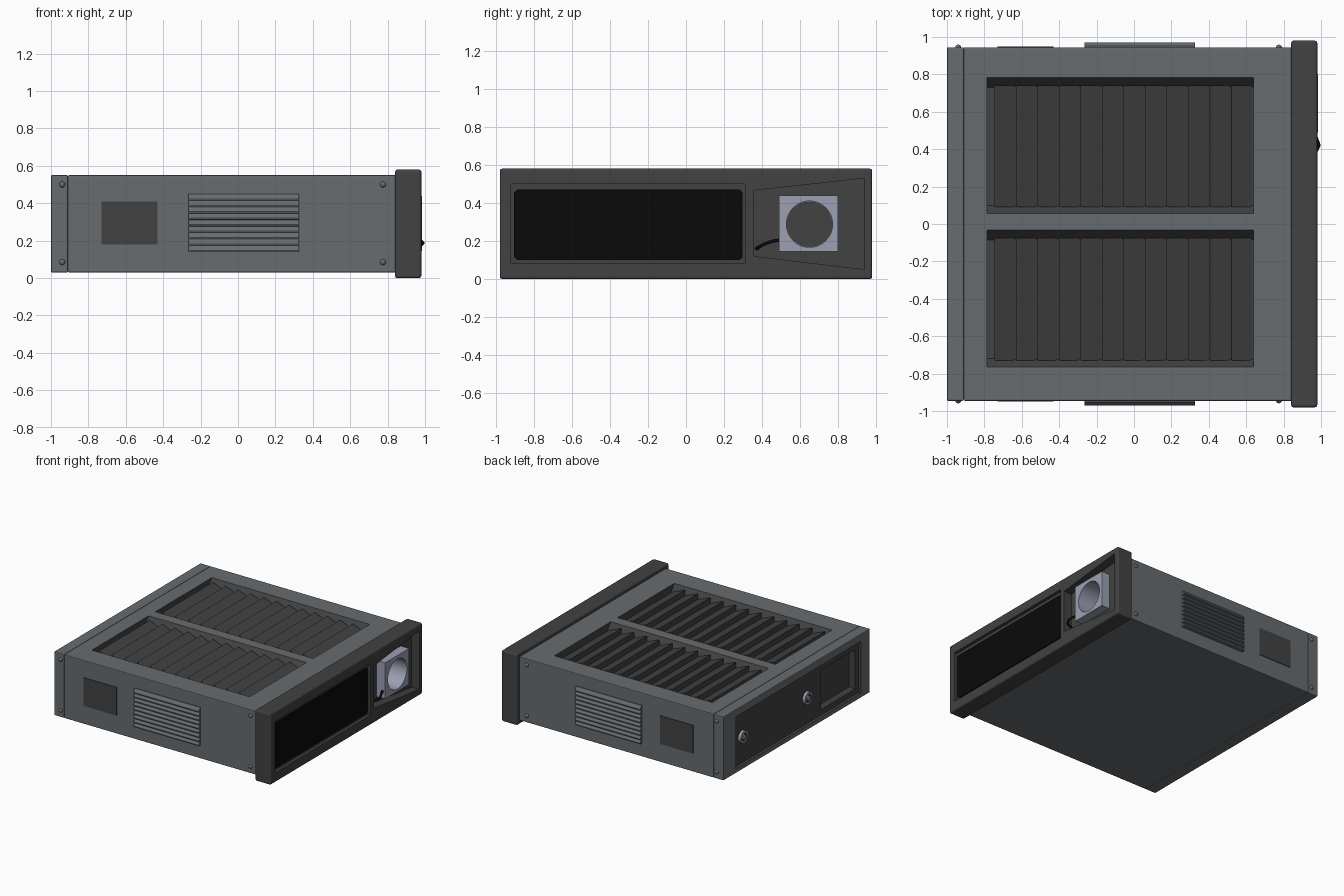
import bpy, bmesh, math
from mathutils import Matrix, Vector

if "Cube" in bpy.data.objects:
    bpy.data.objects.remove(bpy.data.objects["Cube"])


def material(name, r, g, b):
    m = bpy.data.materials.new(name)
    m.diffuse_color = (r, g, b, 1)
    m.use_nodes = True
    m.node_tree.nodes["Principled BSDF"].inputs["Base Color"].default_value = m.diffuse_color
    return m


GREY = material("case grey", 0.135, 0.15, 0.16)
DARK = material("dark grey", 0.054, 0.054, 0.054)
BLACK = material("window black", 0.003, 0.003, 0.003)
LAMP = material("pale blue grey", 0.33, 0.35, 0.45)


def finish(bm, name, mat):
    bmesh.ops.recalc_face_normals(bm, faces=bm.faces)
    me = bpy.data.meshes.new(name)
    bm.to_mesh(me)
    bm.free()
    me.materials.append(mat)
    ob = bpy.data.objects.new(name, me)
    bpy.context.collection.objects.link(ob)
    return ob


def prism(name, pts, axis, a, b, mat):
    """Extrude a 2D outline along axis (the other two axes in xyz order)."""
    bm = bmesh.new()
    i = "xyz".index(axis)
    rings = []
    for d in (a, b):
        ring = []
        for p in pts:
            co = list(p)
            co.insert(i, d)
            ring.append(bm.verts.new(co))
        rings.append(ring)
        bm.faces.new(ring)
    n = len(pts)
    for k in range(n):
        j = (k + 1) % n
        bm.faces.new((rings[0][k], rings[0][j], rings[1][j], rings[1][k]))
    return finish(bm, name, mat)


def box(name, x, y, z, mat):
    pts = [(y[0], z[0]), (y[1], z[0]), (y[1], z[1]), (y[0], z[1])]
    return prism(name, pts, "x", x[0], x[1], mat)


def circle(u, v, r, n=40):
    return [(u + r * math.cos(2 * math.pi * k / n), v + r * math.sin(2 * math.pi * k / n)) for k in range(n)]


def apply(ob, mod):
    bpy.context.view_layer.objects.active = ob
    bpy.ops.object.modifier_apply(modifier=mod.name)


def bevel(ob, width, segments=2):
    m = ob.modifiers.new("bevel", "BEVEL")
    m.width, m.segments = width, segments
    apply(ob, m)


def cut(ob, cutter):
    m = ob.modifiers.new("cut", "BOOLEAN")
    m.operation, m.solver, m.object = "DIFFERENCE", "EXACT", cutter
    m.material_mode = "TRANSFER"
    apply(ob, m)
    bpy.data.objects.remove(cutter)


# Main case and rear cap, meeting in a fine seam
case = box("case", (-0.91, 0.86), (-0.945, 0.945), (0.03, 0.55), GREY)
bevel(case, 0.006)
cap = box("rear_cap", (-1, -0.91), (-0.945, 0.945), (0.03, 0.55), GREY)
bevel(cap, 0.006)

# Top vents: sloped wells filled with saw-tooth louvres
PITCH = 0.115
for side, y0, y1 in (("left", 0.055, 0.785), ("right", -0.765, -0.03)):
    well = [(y0, 0.551), (y0 + 0.045, 0.49), (y1 - 0.055, 0.49), (y1, 0.551)]
    cut(case, prism("well", well, "x", -0.785, 0.64, DARK))
    saw = [(-0.745, 0.488)]
    for k in range(12):
        x = -0.745 + k * PITCH
        saw += [(x, 0.54), (x + PITCH - 0.002, 0.495)]
    saw.append((0.635, 0.488))
    prism(side + "_vent_louvres", saw, "y", y0 + 0.035, y1 - 0.045, DARK)

# Rear recessed panel, with a deeper square pocket
cut(cap, box("recess", (-1.1, -0.975), (-0.83, 0.78), (0.065, 0.49), DARK))
cut(cap, box("pocket", (-1.1, -0.918), (-0.79, -0.35), (0.11, 0.43), DARK))

# Two round locks on the rear panel
for name, y in (("left_lock", 0.67), ("right_lock", -0.16)):
    ring = prism(name + "_ring", circle(y, 0.28, 0.05), "x", -0.998, -0.97, LAMP)
    cut(ring, prism("hole", circle(y, 0.28, 0.033), "x", -1.1, -0.985, DARK))
    prism(name + "_barrel", circle(y, 0.28, 0.02), "x", -0.997, -0.98, LAMP)

# Side grilles, cover plates and rivets on both sides
for side, s in (("front", -1), ("back", 1)):
    box(side + "_cover_plate", (-0.73, -0.43), sorted((s * 0.94, s * 0.95)), (0.18, 0.41), DARK)
    step = 0.31 / 9
    saw = [(s * 0.94, 0.14)]
    for k in range(9):
        z = 0.14 + k * step
        saw += [(s * 0.97, z), (s * 0.97, z + 0.008), (s * 0.952, z + step - 0.001)]
    saw.append((s * 0.94, 0.45))
    prism(side + "_grille", saw, "x", -0.265, 0.325, GREY)
    for n, (x, z) in enumerate([(-0.94, 0.5), (-0.94, 0.085), (0.775, 0.5), (0.775, 0.085)]):
        bm = bmesh.new()
        bmesh.ops.create_uvsphere(bm, u_segments=16, v_segments=8, radius=0.016,
                                  matrix=Matrix.Translation((x, s * 0.943, z)))
        for f in bm.faces:
            f.smooth = True
        finish(bm, f"{side}_rivet_{n + 1}", GREY)

# Face bezel with window recess and flared lamp recess
bezel = box("bezel", (0.84, 0.98), (-0.98, 0.98), (0, 0.58), DARK)
bevel(bezel, 0.012, 3)
cut(bezel, box("window_cut", (0.955, 1.1), (-0.92, 0.31), (0.08, 0.5), DARK))
flare = [(0.355, 0.12), (0.94, 0.05), (0.94, 0.53), (0.355, 0.465)]
cut(bezel, prism("flare_cut", flare, "x", 0.91, 1.1, DARK))

# Black window, clipped corners
y0, y1, z0, z1, c = -0.905, 0.298, 0.1, 0.47, 0.015
prism("window", [(y0 + c, z0), (y1 - c, z0), (y1, z0 + c), (y1, z1 - c),
                 (y1 - c, z1), (y0 + c, z1), (y0, z1 - c), (y0, z0 + c)], "x", 0.95, 0.964, BLACK)

# Square lamp housing with a deep round barrel
lamp = box("lamp_housing", (0.9, 0.985), (0.49, 0.8), (0.145, 0.44), LAMP)
for ob in (case, bezel, lamp):
    cut(ob, prism("barrel", circle(0.65, 0.288, 0.122, 48), "x", 0.8, 1.1, LAMP))
prism("lamp_barrel_end", circle(0.65, 0.288, 0.121, 48), "x", 0.798, 0.805, DARK)

# Curved lever beside the lamp
cu = bpy.data.curves.new("lever", "CURVE")
cu.dimensions = "3D"
cu.bevel_depth, cu.bevel_resolution, cu.use_fill_caps = 0.009, 2, True
path = [(0.915, 0.372, 0.16), (0.975, 0.39, 0.172), (0.99, 0.42, 0.187), (0.975, 0.46, 0.2), (0.95, 0.52, 0.207)]
sp = cu.splines.new("POLY")
sp.points.add(len(path) - 1)
for p, co in zip(sp.points, path):
    p.co = (*co, 1)
cu.materials.append(BLACK)
lever = bpy.data.objects.new("lever", cu)
bpy.context.collection.objects.link(lever)
